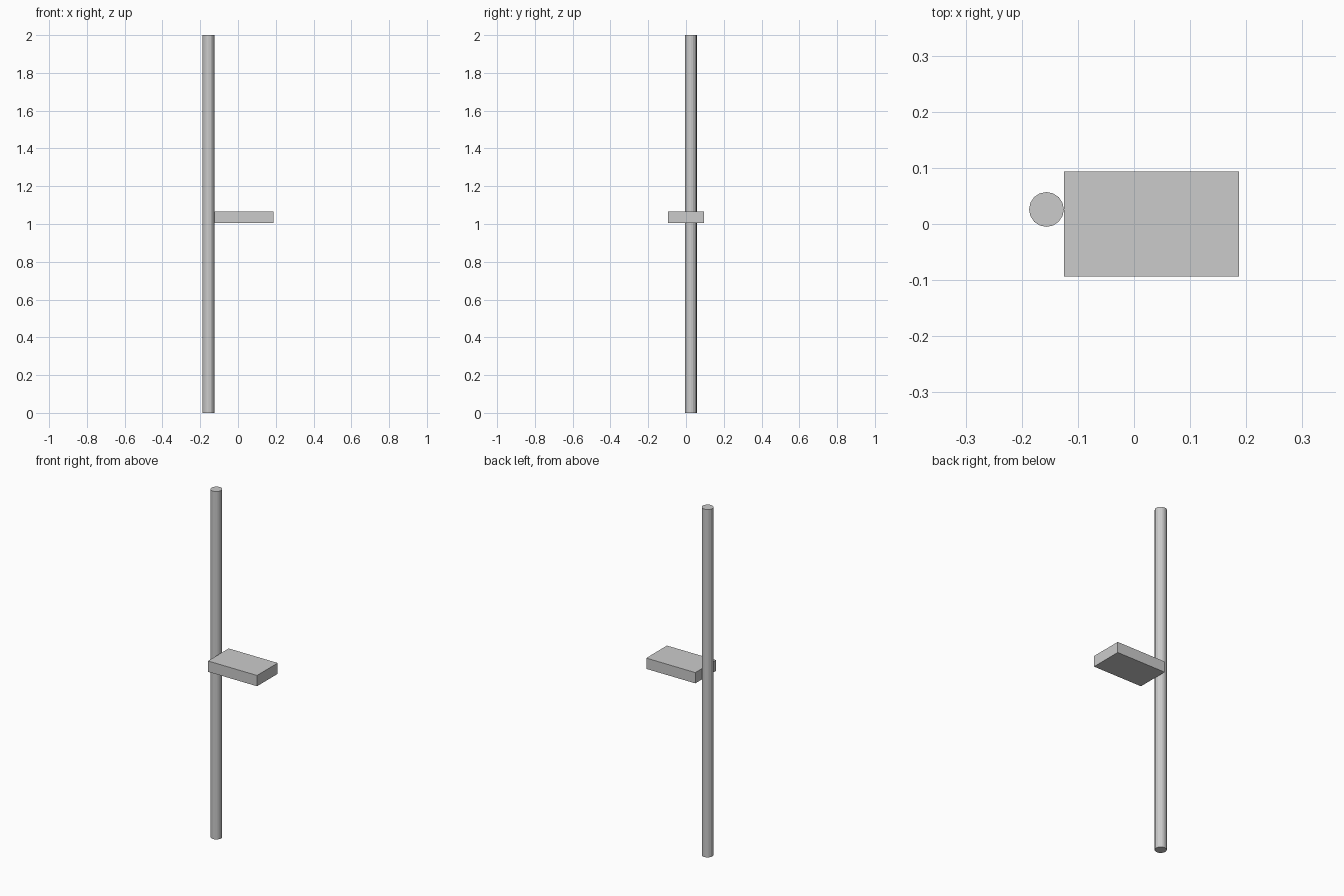
import bpy

if "Cube" in bpy.data.objects:
    bpy.data.objects.remove(bpy.data.objects["Cube"])

POLE_R = 0.031
SIDES = 16

# Tall round pole standing on the ground
bpy.ops.mesh.primitive_cylinder_add(vertices=SIDES, radius=POLE_R, depth=2.0,
                                    location=(-0.156, 0.026, 1.0))
bpy.context.object.name = "pole"

# Flat block fixed to the side of the pole at mid height
bpy.ops.mesh.primitive_cube_add(size=1, location=(0.031, 0, 1.035))
block = bpy.context.object
block.name = "side_block"
block.scale = (0.312, 0.188, 0.062)
bpy.ops.object.transform_apply(location=False, rotation=False, scale=True)
